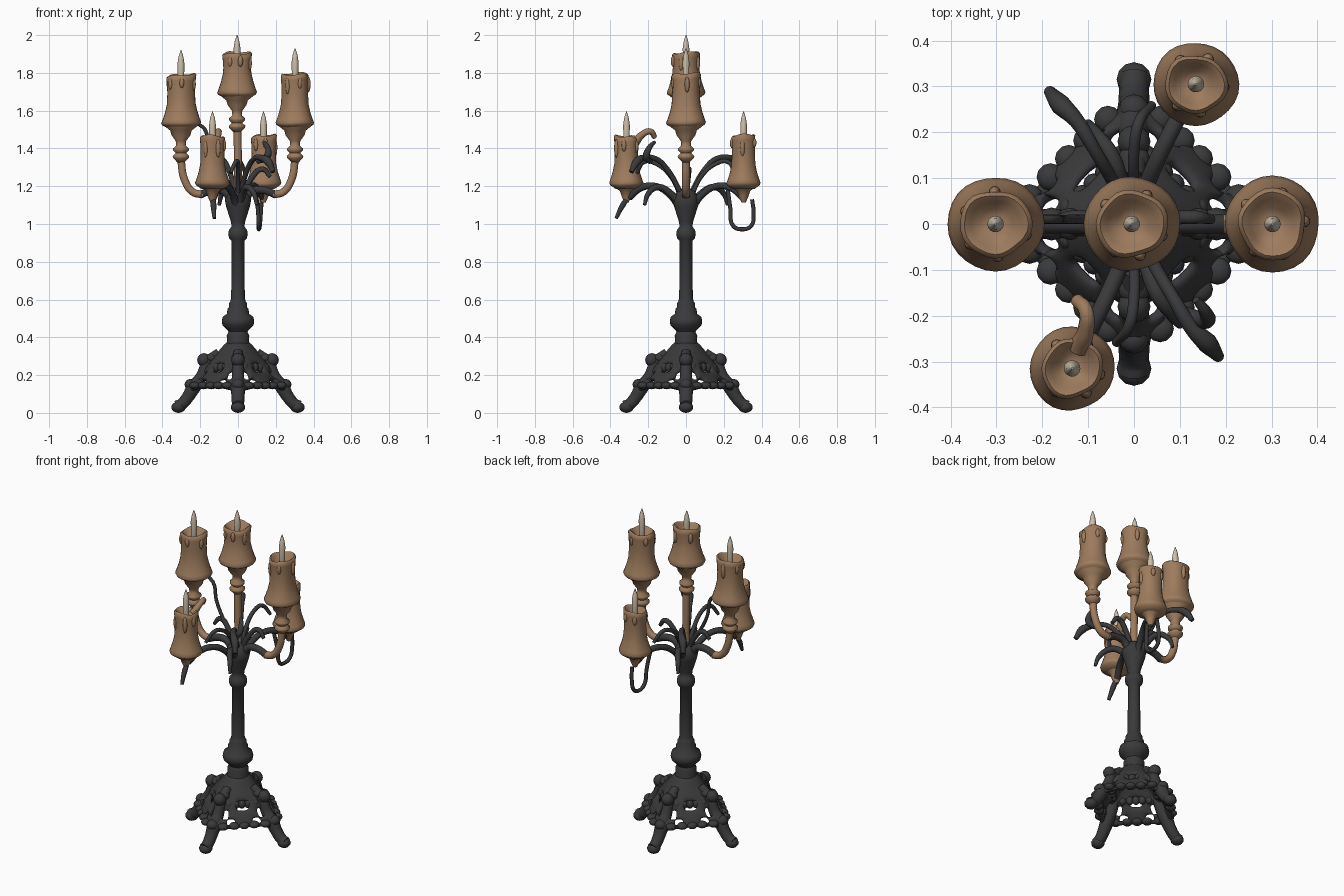
import bpy, bmesh, math, random
from mathutils import Vector

if "Cube" in bpy.data.objects:
    bpy.data.objects.remove(bpy.data.objects["Cube"])

random.seed(4)


def material(name, col):
    m = bpy.data.materials.new(name)
    m.diffuse_color = (*col, 1)
    m.use_nodes = True
    m.node_tree.nodes["Principled BSDF"].inputs["Base Color"].default_value = m.diffuse_color
    return m


IRON = material("dark_iron", (0.042, 0.042, 0.044))
WAX = material("brown_wax", (0.34, 0.2, 0.11))
FLAME = material("pale_flame", (0.6, 0.52, 0.4))


def finish(name, bm, mat, angle=60):
    bmesh.ops.recalc_face_normals(bm, faces=bm.faces)
    me = bpy.data.meshes.new(name)
    bm.to_mesh(me)
    bm.free()
    ob = bpy.data.objects.new(name, me)
    bpy.context.collection.objects.link(ob)
    me.materials.append(mat)
    bpy.ops.object.select_all(action='DESELECT')
    bpy.context.view_layer.objects.active = ob
    ob.select_set(True)
    bpy.ops.object.shade_smooth_by_angle(angle=math.radians(angle))
    return ob


def lathe(name, profile, mat, at=(0, 0, 0), wobble=0.0, dip=0.0, seg=28):
    """Revolve (radius, z, softness) points; wobble and dip make the wax uneven."""
    bm = bmesh.new()
    ph = [random.uniform(0, 6.28) for _ in range(4)]
    rings = []
    for p in profile:
        r, z, soft = p if len(p) == 3 else (*p, 0)
        ring = []
        for i in range(seg):
            a = math.tau * i / seg
            w = math.sin(2 * a + ph[0]) + 0.6 * math.sin(3 * a + ph[1]) + 0.5 * math.sin(5 * a + ph[2])
            k = r * (1 + wobble * w * soft)
            dz = dip * soft * (math.sin(a + ph[3]) + 0.7 * math.sin(3 * a + ph[0]))
            ring.append(bm.verts.new((at[0] + k * math.cos(a), at[1] + k * math.sin(a), at[2] + z + dz)))
        rings.append(ring)
    for lo, hi in zip(rings, rings[1:]):
        for i in range(seg):
            j = (i + 1) % seg
            bm.faces.new((lo[i], lo[j], hi[j], hi[i]))
    bm.faces.new(rings[0])
    bm.faces.new(rings[-1])
    return finish(name, bm, mat)


def tube(name, pts, mat, radius=0.016):
    """Smooth round tube through (x, y, z, radius factor) points."""
    cu = bpy.data.curves.new(name, 'CURVE')
    cu.dimensions = '3D'
    cu.bevel_depth, cu.bevel_resolution, cu.resolution_u = radius, 3, 6
    cu.use_fill_caps = True
    sp = cu.splines.new('BEZIER')
    sp.bezier_points.add(len(pts) - 1)
    for b, p in zip(sp.bezier_points, pts):
        b.co = p[:3]
        b.radius = p[3] if len(p) > 3 else 1
        b.handle_left_type = b.handle_right_type = 'AUTO'
    ob = bpy.data.objects.new(name, cu)
    bpy.context.collection.objects.link(ob)
    cu.materials.append(mat)
    bpy.ops.object.select_all(action='DESELECT')
    bpy.context.view_layer.objects.active = ob
    ob.select_set(True)
    bpy.ops.object.convert(target='MESH')
    bpy.ops.object.shade_smooth_by_angle(angle=math.radians(60))


def blobs(name, items, mat):
    """Several ellipsoids (centre, size) joined as one object."""
    bm = bmesh.new()
    for c, s in items:
        v = bmesh.ops.create_uvsphere(bm, u_segments=12, v_segments=8, radius=1)['verts']
        for q in v:
            q.co = Vector((q.co.x * s[0], q.co.y * s[1], q.co.z * s[2])) + Vector(c)
    finish(name, bm, mat)


def candle(name, x, y, tray, height, r, tray_r, flame_top):
    """Wax body with melted hollow top, drips and a flame; z = 0 is the tray underside."""
    h = height
    lathe(name + "_wax", [(tray_r * .62, -.02), (tray_r * .95, 0, .25), (tray_r, .012, .4), (tray_r * .93, .03, .4),
                          (r * 1.1, .07, .5), (r * .98, .11, .5), (r * .94, h * .65, .5), (r * .98, h - .03, .7),
                          (r, h - .008, 1), (r * .88, h, 1), (r * .68, h - .012, 1), (r * .45, h - .035, .5),
                          (r * .2, h - .04)], WAX, (x, y, tray), .045, .006)
    drips = []
    for i in range(5):
        a = i * 1.26 + random.uniform(-.4, .4)
        l = random.uniform(.025, .05)
        k = r * .92
        drips.append(((x + k * math.cos(a), y + k * math.sin(a), tray + h - .015 - l), (.013, .013, l)))
    blobs(name + "_drips", drips, WAX)
    z0 = h - .05
    t = flame_top - tray
    lathe(name + "_flame", [(.012, z0), (.017, z0 + .03), (.018, t - .07), (.013, t - .035), (.002, t)],
          FLAME, (x, y, tray), seg=14)


# Candles on the high arms and the middle, with turned sockets
SOCKET = [(.018, -.2), (.042, -.175), (.044, -.165), (.028, -.15), (.042, -.135), (.042, -.125),
          (.025, -.11), (.028, -.085), (.05, -.055), (.057, -.03), (.085, -.008), (.09, .01)]
for name, x, tray, h, top in (("left_candle", -.302, 1.525, .265, 1.92), ("right_candle", .302, 1.525, .27, 1.93),
                              ("centre_candle", -.005, 1.685, .222, 2.0)):
    candle(name, x, 0, tray, h, .076, .104 if x else .1, top)
    lathe(name + "_socket", SOCKET, WAX, (x, 0, tray))
tube("centre_rod", [(0, 0, 1.15), (0, 0, 1.3), (-.003, 0, 1.5)], WAX, .021)

# Low candles with pointed bases
for name, x, y, tray, h in (("front_candle", -.135, -.315, 1.205, .26), ("back_candle", .135, .305, 1.205, .265)):
    candle(name, x, y, tray, h, .066, .092, 1.595)
    lathe(name + "_point", [(.012, -.09), (.025, -.06), (.035, -.03), (.06, -.012), (.08, .005)], WAX, (x, y, tray))
tube("front_candle_drip", [(-.12, -.27, 1.43, 1.3), (-.105, -.23, 1.475), (-.105, -.19, 1.49, .9), (-.125, -.165, 1.46, .8)], WAX, .018)

# Left and right arms: iron at the root, wax-coloured at the outer sweep
for side, s in (("left", -1), ("right", 1)):
    tube(side + "_arm_root", [(s * .02, 0, 1.08, 1.3), (s * .07, 0, 1.17), (s * .13, 0, 1.18), (s * .2, 0, 1.155)], IRON, .021)
    tube(side + "_arm", [(s * .185, 0, 1.155), (s * .24, 0, 1.17), (s * .285, 0, 1.24), (s * .302, 0, 1.34)], WAX, .021)
    tube(side + "_upper_twig", [(s * .02, 0, 1.14), (s * .07, .01, 1.24), (s * .13, .015, 1.29), (s * .17, .01, 1.25, .7)], IRON, .015)
tube("left_wire", [(-.03, 0, 1.18), (-.11, .01, 1.3), (-.155, .01, 1.4), (-.175, .01, 1.5), (-.21, .01, 1.53)], IRON, .01)

# Iron branches to the low candles, repeated with a half turn
for end, s in (("front", -1), ("back", 1)):
    tube(end + "_branch", [(0, s * .02, 1.07, 1.4), (s * .025, s * .08, 1.15), (s * .06, s * .16, 1.2),
                           (s * .1, s * .24, 1.19), (s * .13, s * .3, 1.14)], IRON, .018)
    tube(end + "_side_branch", [(0, s * .02, 1.08, 1.4), (-s * .025, s * .08, 1.16), (-s * .05, s * .15, 1.195),
                                (-s * .085, s * .2, 1.16, .8), (-s * .1, s * .22, 1.1, .5)], IRON, .018)
    tube(end + "_leaf_branch", [(-s * .01, s * .02, 1.15), (-s * .05, s * .1, 1.29), (-s * .085, s * .16, 1.345),
                                (-s * .125, s * .225, 1.35, 1.2), (-s * .16, s * .26, 1.33, 1.6),
                                (-s * .185, s * .29, 1.275, .9)], IRON, .014)
    tube(end + "_thin_branch", [(0, s * .02, 1.12), (0, s * .08, 1.25), (0, s * .16, 1.32),
                                (s * .01, s * .22, 1.33), (s * .04, s * .26, 1.27, .8)], IRON, .012)
tube("front_tail", [(-.13, -.3, 1.15), (-.13, -.335, 1.1, 1.3), (-.125, -.37, 1.03, .8)], IRON, .012)
tube("back_loop", [(.09, .22, 1.19), (.105, .235, 1.08), (.11, .25, .99), (.11, .3, .972), (.115, .345, .99),
                   (.12, .358, 1.05), (.125, .35, 1.13)], IRON, .011)
tube("raised_leaf", [(.1, -.19, 1.33), (.155, -.21, 1.36, 1.4), (.155, -.19, 1.41), (.135, -.165, 1.435, .6)], IRON, .014)

# Turned column and vase
lathe("column", [(.07, .35), (.058, .38), (.06, .41), (.05, .43), (.062, .445), (.082, .465), (.086, .485), (.08, .51),
                 (.058, .525), (.056, .55), (.048, .56), (.048, .58), (.041, .59), (.036, .61), (.034, .91), (.047, .925),
                 (.052, .945), (.048, .97), (.034, .985), (.037, 1.01), (.062, 1.09), (.07, 1.13), (.05, 1.17), (.02, 1.19)], IRON)

# Pierced four-sided base: a grid per face with cells left out, thickened and rounded
bm = bmesh.new()
LEVELS = [(.27, .1), (.275, .14), (.235, .18), (.19, .22), (.155, .265), (.115, .305), (.08, .345), (.055, .375)]
HOLES = {(1, 2), (1, 5), (1, 3), (1, 4), (2, 1), (2, 6), (3, 3), (3, 4)} - {(1, 3), (1, 4)}
N = 8
for q in range(4):
    a, b = [Vector((math.cos(t), math.sin(t), 0)) for t in (q * math.pi / 2, (q + 1) * math.pi / 2)]
    grid = []
    for k, (d, z) in enumerate(LEVELS):
        row = []
        for i in range(N + 1):
            t = i / N
            p = a.lerp(b, t) * d * (1 + (.04 + .05 * k) * math.sin(math.pi * t))
            p.z = z + (.035 * math.sin(math.pi * t) if k == 0 else 0)
            row.append(bm.verts.new(p))
        grid.append(row)
    for k in range(len(LEVELS) - 1):
        for i in range(N):
            if (k, i) not in HOLES:
                bm.faces.new((grid[k][i], grid[k][i + 1], grid[k + 1][i + 1], grid[k + 1][i]))
bmesh.ops.remove_doubles(bm, verts=bm.verts, dist=.001)
base = finish("pierced_base", bm, IRON)
mod = base.modifiers.new("thickness", 'SOLIDIFY')
mod.thickness, mod.offset = .03, -.6
sub = base.modifiers.new("round", 'SUBSURF')
sub.levels = sub.render_levels = 2

# Four scrolled legs with feet and knobs
for i, side in enumerate(("right", "back", "left", "front")):
    c, s = [(1, 0), (0, 1), (-1, 0), (0, -1)][i]

    def at(d, off, z):
        return (d * c - off * s, d * s + off * c, z)

    tube(side + "_leg", [(*at(d, 0, z), k) for d, z, k in ((.1, .32, .7), (.16, .27, .8), (.195, .19, .9), (.235, .135, 1.1),
                                                            (.265, .085, .95), (.3, .045, .9), (.325, .034, .9))], IRON, .036)
    blobs(side + "_foot_and_scroll", [
        (at(.315, 0, .03), (.038, .038, .03)), (at(.18, 0, .28), (.036, .036, .036)),
        (at(.25, 0, .15), (.033, .033, .03)), (at(.14, 0, .29), (.035, .035, .025))], IRON)
    # Cast lumps along the skirt
    lumps = []
    for t in (.2, .36, .5, .64, .8):
        o = .285 * t
        lumps.append((at(.285 - o, o, .145), (.03, .03, .02)))
        lumps.append((at((.285 - o) * .62, o * .62, .24), (.022, .022, .026)))
    blobs(side + "_skirt_lumps", lumps, IRON)
